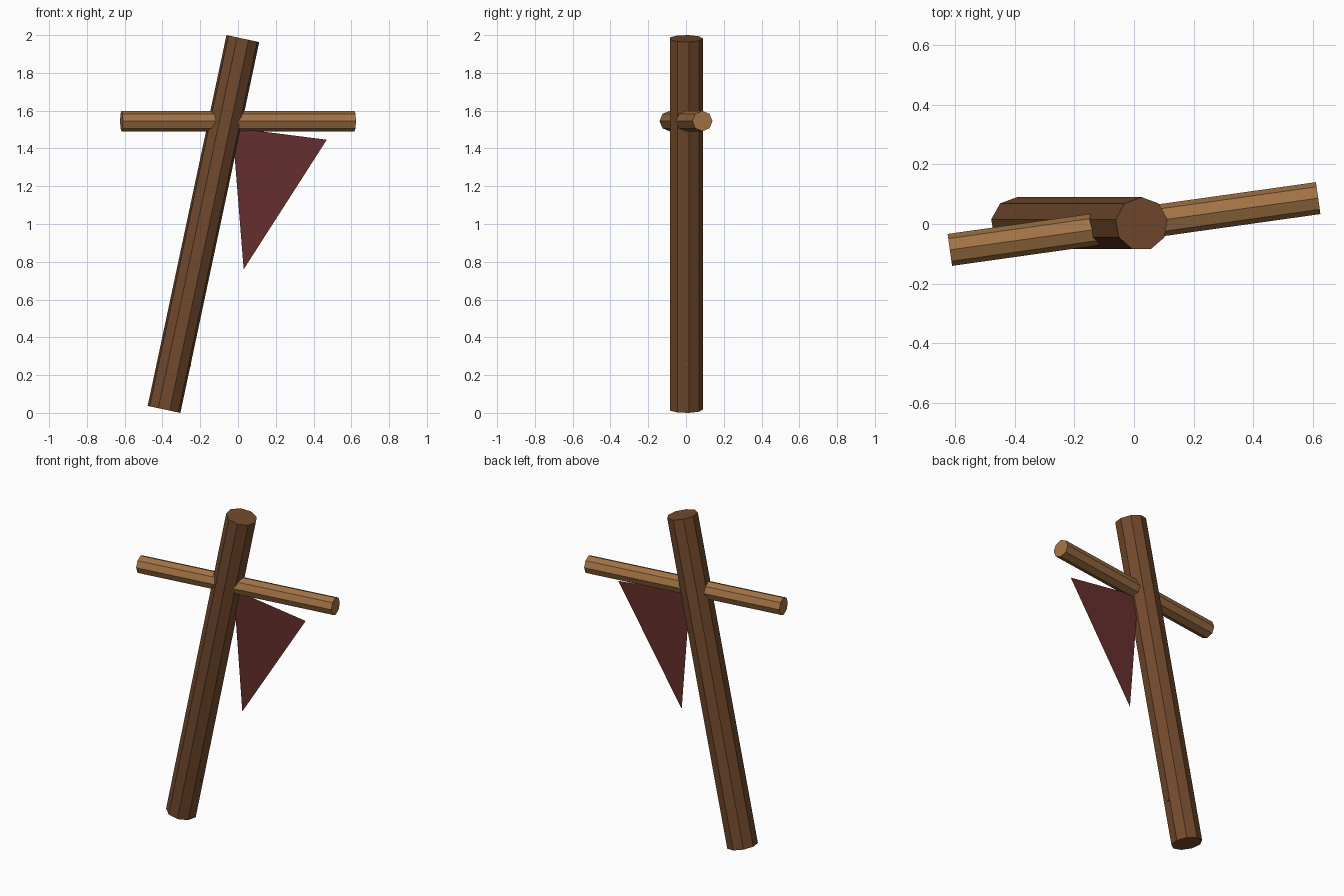
import bpy
from math import radians

if "Cube" in bpy.data.objects:
    bpy.data.objects.remove(bpy.data.objects["Cube"])


def paint(obj, name, rgb):
    mat = bpy.data.materials.get(name) or bpy.data.materials.new(name)
    mat.diffuse_color = (*rgb, 1)
    mat.use_nodes = True
    mat.node_tree.nodes["Principled BSDF"].inputs["Base Color"].default_value = mat.diffuse_color
    obj.data.materials.append(mat)


def log(name, sides, radius, length, centre, rotation, mat, rgb):
    bpy.ops.mesh.primitive_cylinder_add(
        vertices=sides, radius=radius, depth=length, location=centre,
        rotation=[radians(a) for a in rotation])
    obj = bpy.context.object
    obj.name = name
    paint(obj, mat, rgb)
    return obj


DARK_WOOD = (0.17, 0.068, 0.026)
LIGHT_WOOD = (0.36, 0.17, 0.06)
CLOTH = (0.13, 0.028, 0.025)

# leaning post
log("post", 9, 0.09, 2.007, (-0.183, 0, 1.0), (0, 12, 0), "dark_wood", DARK_WOOD)

# crossbar, turned slightly about the vertical
log("crossbar", 8, 0.054, 1.246, (0, 0, 1.545), (0, 90, 8), "light_wood", LIGHT_WOOD)

# small peg barely showing low on the post
log("peg", 6, 0.01, 0.08, (-0.289, 0, 0.255), (0, 90, 0), "dark_wood", DARK_WOOD)

# torn cloth pennant, a single flat sheet
mesh = bpy.data.meshes.new("pennant")
mesh.from_pydata([(-0.03, 0, 1.51), (0.03, 0, 0.76), (0.47, 0, 1.446)], [], [(0, 1, 2)])
pennant = bpy.data.objects.new("pennant", mesh)
bpy.context.collection.objects.link(pennant)
paint(pennant, "cloth", CLOTH)
